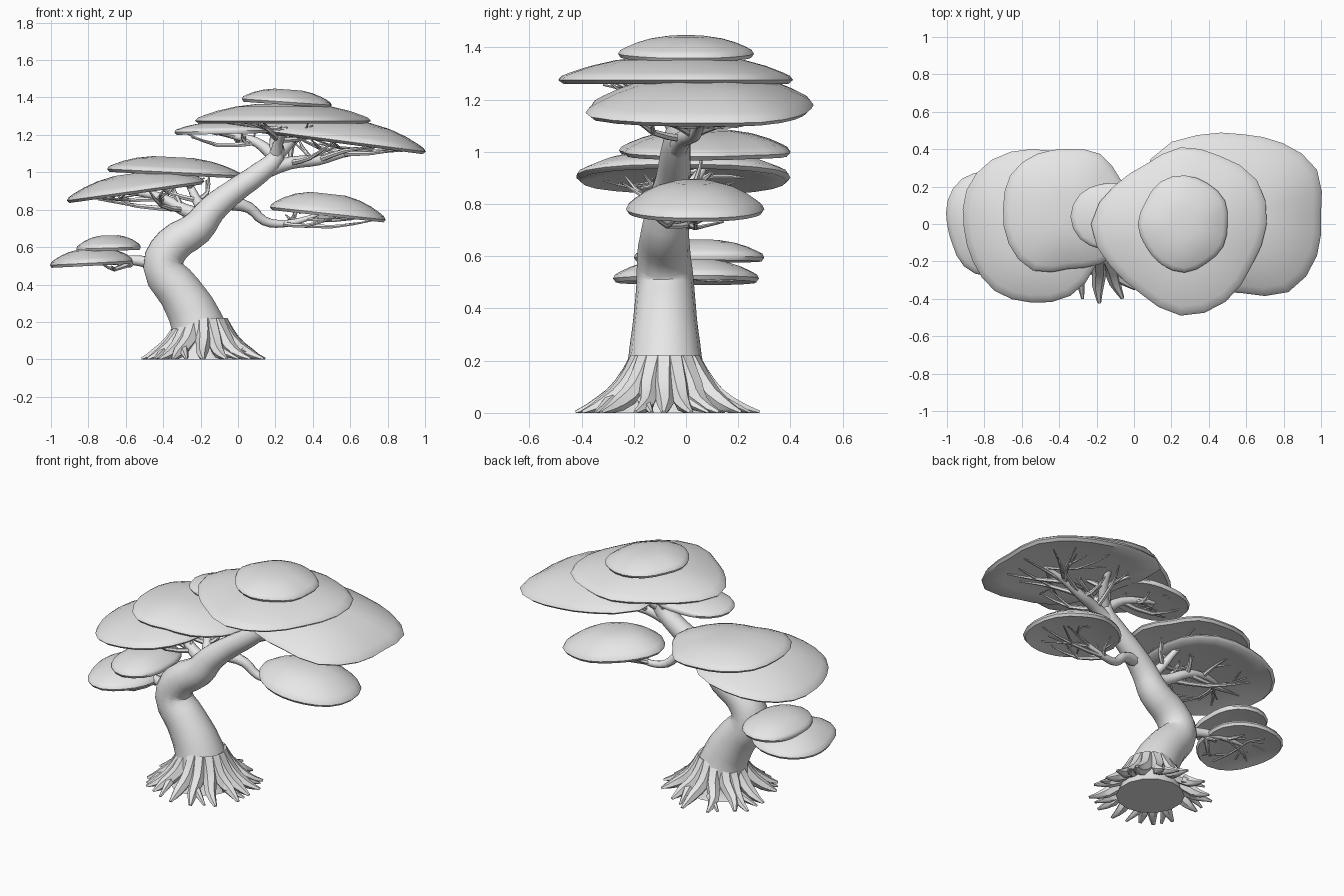
import bpy, bmesh, math, random
from mathutils import Vector

if "Cube" in bpy.data.objects:
    bpy.data.objects.remove(bpy.data.objects["Cube"])

random.seed(7)
grey = bpy.data.materials.new("plain_grey")
grey.diffuse_color = (0.8, 0.8, 0.8, 1)
grey.use_nodes = True
grey.node_tree.nodes["Principled BSDF"].inputs["Base Color"].default_value = grey.diffuse_color


def finish(name, mesh, angle=50):
    """Link a mesh as an object, colour it and smooth it, keeping edges sharp."""
    for v in mesh.vertices:
        v.co.z = max(v.co.z, 0)
    mesh.materials.clear()
    mesh.materials.append(grey)
    obj = bpy.data.objects.new(name, mesh)
    bpy.context.collection.objects.link(obj)
    bpy.ops.object.select_all(action='DESELECT')
    obj.select_set(True)
    bpy.context.view_layer.objects.active = obj
    bpy.ops.object.shade_smooth_by_angle(angle=math.radians(angle))
    return obj


def limbs(name, paths, sides=8, res=3):
    """Tapered tubes; every path is a list of (x, y, z, radius)."""
    curve = bpy.data.curves.new(name + "_path", 'CURVE')
    curve.dimensions = '3D'
    curve.bevel_depth = 1
    curve.bevel_resolution = sides // 2 - 2
    curve.resolution_u = res
    curve.use_fill_caps = True
    for path in paths:
        spline = curve.splines.new('BEZIER')
        spline.bezier_points.add(len(path) - 1)
        for p, (x, y, z, r) in zip(spline.bezier_points, path):
            p.co, p.radius = (x, y, z), r
            p.handle_left_type = p.handle_right_type = 'AUTO'
    tmp = bpy.data.objects.new(name + "_path", curve)
    bpy.context.collection.objects.link(tmp)
    graph = bpy.context.evaluated_depsgraph_get()
    mesh = bpy.data.meshes.new_from_object(tmp.evaluated_get(graph))
    bpy.data.objects.remove(tmp)
    return finish(name, mesh)


def pad(name, centre, radii, height, slope=0, rim=0.025, hollow=0.3, seg=24):
    """Foliage cushion: domed top, thin rim, hollow underside; radii run round from +x."""
    n = len(radii)

    def radius(a):
        f = a / math.tau * n
        i, t = int(f), f - int(f)
        p, q, r, s = (radii[(i + k) % n] for k in (-1, 0, 1, 2))
        return q + t * (r - p + t * (2*p - 5*q + 4*r - s + t * (3*(q - r) + s - p))) / 2

    # (share of radius, height above the rim plane), from top to underside
    prof = [(t, height * (1 - t ** 2.5)) for t in (0.3, 0.55, 0.75, 0.9, 0.97)]
    prof += [(1, -rim * 0.4), (0.96, -rim)]
    prof += [(t, -rim + hollow * height * (1 - t * t)) for t in (0.75, 0.4)]
    bm = bmesh.new()
    cx, cy, cz = centre
    rings = []
    for t, h in prof:
        ring = []
        for k in range(seg):
            a = math.tau * k / seg
            dx, dy = (t * radius(a) * f(a) for f in (math.cos, math.sin))
            ring.append(bm.verts.new((cx + dx, cy + dy, cz + h + slope * dx)))
        rings.append(ring)
    for a, b in zip(rings, rings[1:]):
        for k in range(seg):
            j = (k + 1) % seg
            bm.faces.new((a[k], b[k], b[j], a[j]))
    bm.faces.new(rings[0])
    bm.faces.new(rings[-1][::-1])
    bmesh.ops.recalc_face_normals(bm, faces=bm.faces)
    mesh = bpy.data.meshes.new(name)
    bm.to_mesh(mesh)
    bm.free()
    return finish(name, mesh)


def twigs(name, limb, centre, rx, ry, slope, count):
    """Fan of thin twigs from the outer points of a limb to the underside of a pad."""
    paths = []
    for i in range(count):
        x, y, z, r = limb[1 + i % (len(limb) - 1)]
        a = math.tau * (i + random.uniform(-0.3, 0.3)) / count
        d = random.uniform(0.55, 0.8)
        end = Vector((centre[0] + rx * d * math.cos(a), centre[1] + ry * d * math.sin(a), 0))
        end.z = centre[2] + slope * (end.x - centre[0]) - 0.005
        start = Vector((x, y, z))
        mid = start.lerp(end, 0.5) + Vector([random.uniform(-0.03, 0.03) for _ in "xyz"])
        mid.z -= 0.01
        fork = mid + (end - mid) * 0.7 + Vector((-(end - mid).y, (end - mid).x, 0)) * 0.5
        thick = min(r * 0.7, 0.016)
        paths.append([(*start, thick), (*mid, thick * 0.75), (*end, 0.004)])
        paths.append([(*mid, thick * 0.6), (*fork, 0.004)])
    limbs(name, paths, sides=6, res=2)


# Trunk: an S-shaped tapering stem
limbs("trunk", [[
    (-.19, -.08, -.02, .20), (-.20, -.08, .10, .165), (-.23, -.08, .22, .140),
    (-.31, -.08, .36, .122), (-.40, -.08, .50, .110), (-.35, -.085, .61, .102),
    (-.22, -.08, .70, .092), (-.14, -.07, .80, .078), (-.02, -.05, .90, .066),
    (.12, -.04, 1.0, .058), (.20, -.03, 1.08, .048), (.20, -.02, 1.19, .030)]], sides=14)

# Roots: a flared ring, each with a side shoot
roots = []
for i in range(16):
    a = math.tau * (i + random.uniform(-.25, .25)) / 16
    reach = random.uniform(.32, .37)

    def at(d, z, r, turn=0.0):
        return (-.19 + d * math.cos(a + turn), -.08 + d * math.sin(a + turn), z, r)
    bend = random.uniform(-.12, .12)
    roots.append([at(.10, .20, .045), at(.165, .10, .042), at(.25, .035, .032, bend),
                  at(reach, .0, .010, bend / 2)])
    if i % 2:
        roots.append([at(.22, .05, .028), at(.33, .0, .008, .22)])
limbs("roots", roots, sides=6, res=2)

# Main limbs
low_left = [(-.44, -.06, .51, .035), (-.56, -.02, .53, .026), (-.68, .02, .525, .020),
            (-.80, .03, .52, .012)]
mid_left = [(-.18, -.07, .76, .045), (-.29, -.04, .80, .034), (-.40, 0, .86, .026),
            (-.52, 0, .89, .020), (-.65, -.02, .90, .012)]
mid_left_upper = [(-.17, -.07, .78, .040), (-.22, 0, .85, .026), (-.26, .06, .93, .018),
                  (-.32, .10, 1.0, .012)]
mid_right = [(-.06, -.05, .84, .040), (.06, -.02, .81, .030), (.14, .0, .74, .025),
             (.24, .02, .725, .020), (.36, .03, .75, .014), (.46, .03, .79, .008)]
top_right = [(.12, -.04, 1.0, .045), (.28, -.01, 1.05, .034), (.43, .03, 1.065, .028),
             (.56, .05, 1.10, .022), (.72, .06, 1.13, .014)]
top_back = [(.20, -.03, 1.08, .038), (.28, .06, 1.16, .026), (.32, .16, 1.22, .016)]
top_front = [(.20, -.03, 1.08, .038), (.22, -.10, 1.17, .026), (.26, -.20, 1.23, .016)]
top_left = [(.20, -.03, 1.08, .038), (.10, .0, 1.16, .026), (.0, .03, 1.19, .020),
            (-.12, .04, 1.215, .012)]
limbs("branches", [low_left, mid_left, mid_left_upper, mid_right,
                   top_right, top_back, top_front, top_left])

# Twigs under each pad
twigs("low_left_twigs", low_left, (-.78, .0, .51), .22, .28, 0, 7)
twigs("mid_left_twigs", mid_left, (-.55, -.02, .90), .36, .40, .13, 10)
twigs("mid_left_upper_twigs", mid_left_upper, (-.35, .08, 1.0), .35, .32, -.03, 5)
twigs("mid_right_twigs", mid_right[2:], (.48, .03, .77), .30, .25, -.1, 8)
twigs("top_right_twigs", top_right, (.58, .06, 1.16), .42, .43, -.13, 11)
twigs("top_back_twigs", top_back, (.25, .05, 1.27), .42, .40, 0, 6)
twigs("top_front_twigs", top_front, (.25, -.05, 1.27), .42, .40, 0, 6)
twigs("top_left_twigs", top_left, (-.08, .04, 1.21), .25, .18, 0, 7)

# Foliage pads
pad("low_left_pad", (-.78, .0, .525),
    [.22, .25, .27, .28, .28, .25, .22, .22, .26, .28, .25, .23], .07, .05)
pad("low_left_upper_pad", (-.69, .05, .605),
    [.17, .19, .23, .25, .23, .19, .175, .19, .22, .25, .23, .19], .06, .03)
pad("mid_left_pad", (-.55, -.02, .91),
    [.37, .40, .43, .42, .42, .40, .36, .36, .39, .40, .42, .40], .09, .14)
pad("mid_left_upper_pad", (-.35, .08, 1.01),
    [.37, .32, .34, .32, .34, .36, .35, .37, .38, .32, .34, .36], .075, -.05)
pad("mid_right_pad", (.48, .03, .79),
    [.31, .31, .28, .27, .26, .28, .31, .29, .27, .26, .27, .30], .10, -.11)
pad("top_right_pad", (.58, .06, 1.175),
    [.42, .46, .43, .42, .48, .57, .45, .45, .45, .43, .49, .46], .11, -.13)
pad("top_left_pad", (-.08, .04, 1.23),
    [.27, .24, .20, .18, .20, .24, .26, .24, .20, .18, .20, .24], .04, .02)
pad("top_middle_pad", (.25, .0, 1.285),
    [.46, .47, .42, .41, .37, .41, .48, .44, .43, .49, .48, .44], .085, 0)
pad("crown_pad", (.27, .0, 1.385),
    [.23, .25, .25, .26, .26, .24, .25, .24, .25, .26, .24, .24], .06, -.07)
